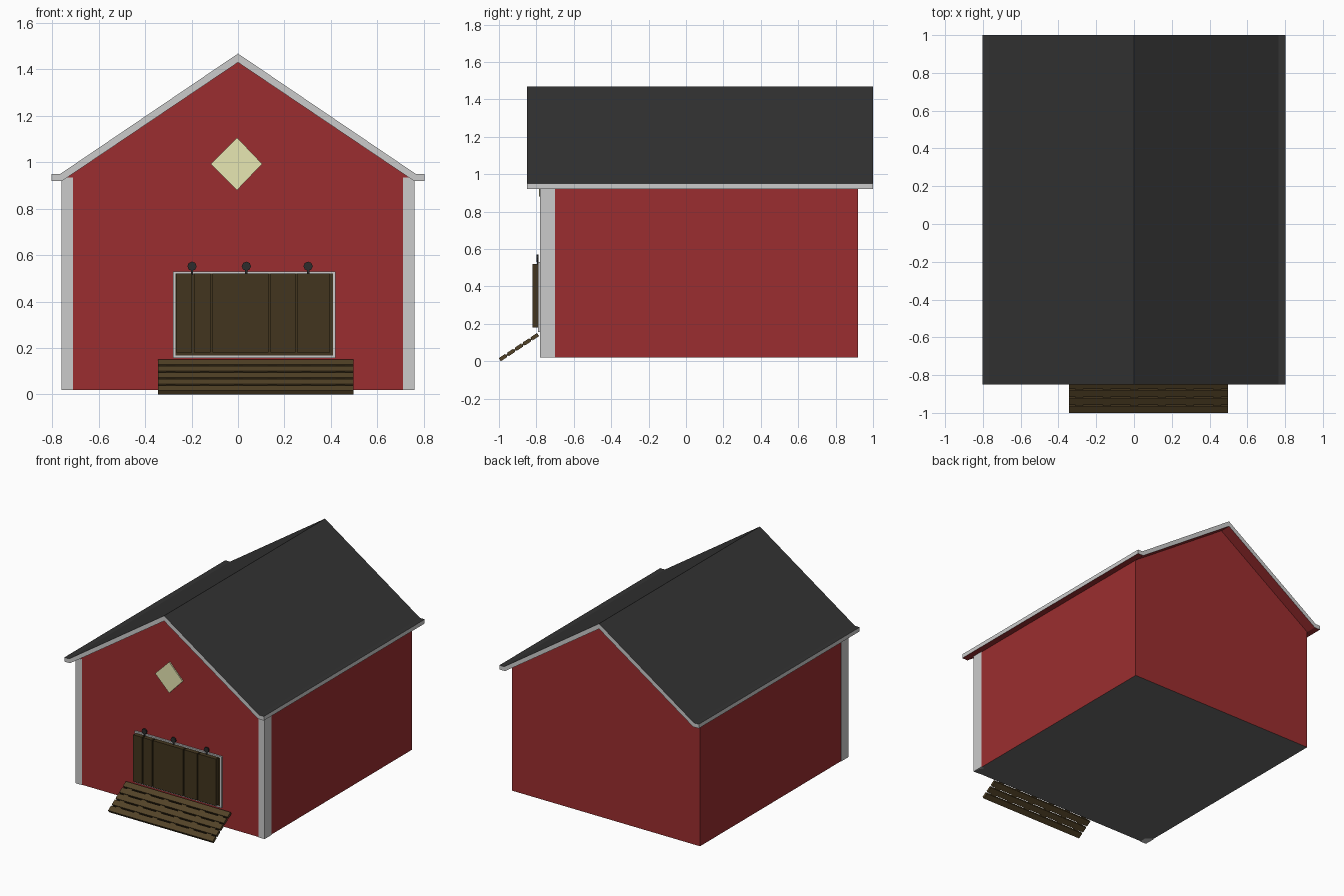
import bpy, bmesh, math
from mathutils import Matrix, Vector

if "Cube" in bpy.data.objects:
    bpy.data.objects.remove(bpy.data.objects["Cube"])


def mat(name, r, g, b):
    m = bpy.data.materials.new(name)
    m.diffuse_color = (r, g, b, 1)
    m.use_nodes = True
    m.node_tree.nodes["Principled BSDF"].inputs["Base Color"].default_value = m.diffuse_color
    return m


RED = mat("red_paint", 0.33, 0.027, 0.029)
TRIM = mat("white_trim", 0.6, 0.6, 0.6)
ROOF = mat("roof_black", 0.033, 0.033, 0.033)
WOOD = mat("dark_wood", 0.055, 0.036, 0.013)
PLANK = mat("ramp_wood", 0.085, 0.055, 0.02)
GLASS = mat("window_glow", 0.8, 0.8, 0.45)
METAL = mat("dark_metal", 0.025, 0.025, 0.025)
FLOOR = mat("floor_grey", 0.15, 0.15, 0.15)


def finish(name, bm, *mats):
    bmesh.ops.recalc_face_normals(bm, faces=bm.faces)
    me = bpy.data.meshes.new(name)
    bm.to_mesh(me)
    bm.free()
    for m in mats:
        me.materials.append(m)
    ob = bpy.data.objects.new(name, me)
    bpy.context.collection.objects.link(ob)
    return ob


def add_box(bm, x0, x1, y0, y1, z0, z1, xf=Matrix()):
    c = Vector(((x0 + x1) / 2, (y0 + y1) / 2, (z0 + z1) / 2))
    s = Matrix.Diagonal((x1 - x0, y1 - y0, z1 - z0, 1))
    bmesh.ops.create_cube(bm, size=1, matrix=xf @ Matrix.Translation(c) @ s)


def prism(profile, y0, y1):
    """Extrude an x-z outline along y."""
    bm = bmesh.new()
    f = bm.faces.new([bm.verts.new((x, y0, z)) for x, z in profile])
    r = bmesh.ops.extrude_face_region(bm, geom=[f], use_keep_orig=True)
    bmesh.ops.translate(bm, vec=(0, y1 - y0, 0),
                        verts=[v for v in r["geom"] if isinstance(v, bmesh.types.BMVert)])
    bmesh.ops.recalc_face_normals(bm, faces=bm.faces)
    return bm


def mirrored(half):
    """Right half outline, mirrored to the left."""
    return half + [(-x, z) for x, z in reversed(half) if x > 0]


# Barn walls: gabled prism, open under the roof
bm = prism(mirrored([(0.757, 0.02), (0.757, 0.925), (0, 1.43)])[:5], -0.777, 0.92)
bmesh.ops.delete(bm, geom=[f for f in bm.faces if f.normal.z > 0.3], context="FACES_ONLY")
for f in bm.faces:
    f.material_index = 1 if f.normal.z < -0.5 else 0
finish("barn_walls", bm, RED, FLOOR)

# Roof: dark top, pale edges, red underside, flat lip at the eaves
top = [(0, 1.468), (0.765, 0.95), (0.803, 0.95)]
under = [(0.803, 0.92), (0.757, 0.92), (0, 1.43)]
outline = top + under + [(-x, z) for x, z in reversed(top + under) if x > 0]
bm = prism(outline, -0.85, 1.0)
for f in bm.faces:
    f.material_index = 0 if f.normal.z > 0.3 else 2 if f.normal.z < -0.3 else 1
finish("roof", bm, ROOF, TRIM, RED)

# Front corner posts
bm = bmesh.new()
for s in (-1, 1):
    a, b = sorted((s * 0.71, s * 0.761))
    add_box(bm, a, b, -0.781, -0.70, 0.02, 0.935)
finish("corner_posts", bm, TRIM)

# Diamond gable window
finish("gable_window", prism([(-0.117, 0.993), (-0.004, 0.88), (0.104, 0.993), (-0.004, 1.106)],
                             -0.786, -0.774), GLASS)

# Door frame and backing
bm = bmesh.new()
add_box(bm, -0.28, 0.42, -0.79, -0.775, 0.52, 0.53)
add_box(bm, -0.28, 0.42, -0.79, -0.775, 0.157, 0.167)
add_box(bm, -0.28, -0.27, -0.79, -0.775, 0.167, 0.52)
add_box(bm, 0.41, 0.42, -0.79, -0.775, 0.167, 0.52)
finish("door_frame", bm, TRIM)
bm = bmesh.new()
add_box(bm, -0.27, 0.41, -0.785, -0.775, 0.167, 0.52)
finish("door_backing", bm, WOOD)

# Door boards of uneven width
bm = bmesh.new()
edges = [-0.268, -0.19, -0.11, 0.14, 0.255, 0.405]
for a, b in zip(edges, edges[1:]):
    add_box(bm, a, b - 0.008, -0.822, -0.785, 0.18, 0.52)
finish("door_boards", bm, WOOD)

# Door rollers with short hangers
bm = bmesh.new()
for x in (-0.198, 0.036, 0.302):
    xf = Matrix.Translation((x, -0.793, 0.552)) @ Matrix.Rotation(math.pi / 2, 4, "X")
    bmesh.ops.create_cone(bm, cap_ends=True, segments=8, radius1=0.02, radius2=0.02,
                          depth=0.01, matrix=xf)
    add_box(bm, x - 0.005, x + 0.005, -0.797, -0.789, 0.515, 0.54)
finish("door_rollers", bm, METAL)

# Ramp: five tilted planks joined by thin stringers
slope = math.atan2(0.138, 0.21)
length, count = 0.255, 5
xf = Matrix.Translation((0, -0.99, 0)) @ Matrix.Rotation(slope, 4, "X")
pitch = length / count
bm = bmesh.new()
for i in range(count):
    add_box(bm, -0.345, 0.497, i * pitch, (i + 1) * pitch - 0.01, 0, 0.02, xf)
finish("ramp_planks", bm, PLANK)
bm = bmesh.new()
for i in range(6):
    x = -0.29 + i * 0.146
    add_box(bm, x - 0.02, x + 0.02, 0.01, length - 0.02, 0.005, 0.014, xf)
finish("ramp_stringers", bm, PLANK)
